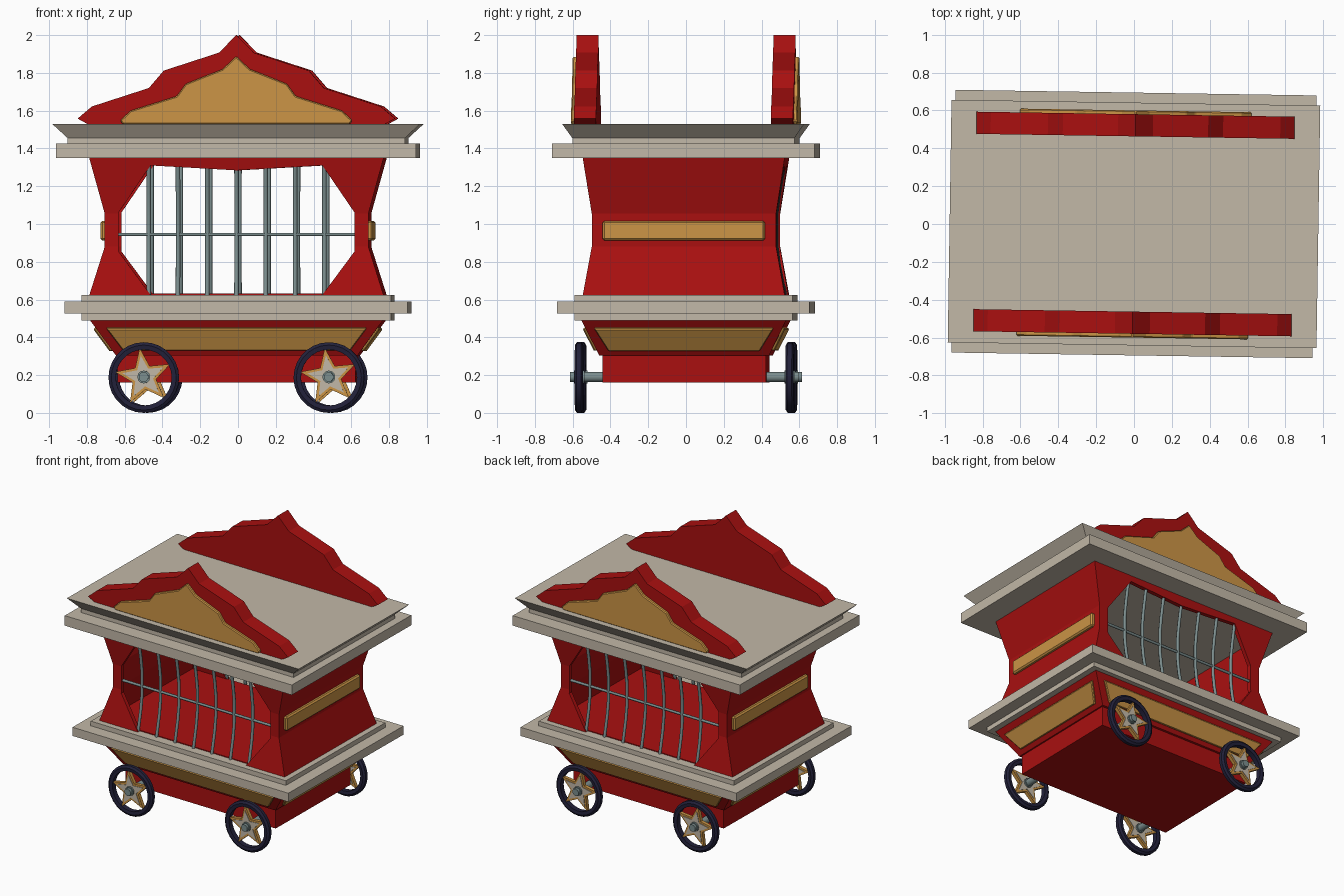
import bpy, bmesh, math
from mathutils import Vector

if "Cube" in bpy.data.objects:
    bpy.data.objects.remove(bpy.data.objects["Cube"])

TURN = -0.0156  # the whole wagon sits very slightly turned


def mat(name, rgb):
    m = bpy.data.materials.new(name)
    m.diffuse_color = (*rgb, 1)
    m.use_nodes = True
    m.node_tree.nodes["Principled BSDF"].inputs["Base Color"].default_value = m.diffuse_color
    return m


RED = mat("red", (0.40, 0.005, 0.005))
GOLD = mat("gold", (0.60, 0.30, 0.06))
STONE = mat("beige", (0.54, 0.48, 0.39))
NAVY = mat("navy", (0.016, 0.015, 0.042))
METAL = mat("metal", (0.20, 0.27, 0.27))


def finish(name, bm, material, bevel=0):
    bmesh.ops.remove_doubles(bm, verts=bm.verts, dist=1e-5)
    bmesh.ops.recalc_face_normals(bm, faces=bm.faces)
    me = bpy.data.meshes.new(name)
    bm.to_mesh(me)
    bm.free()
    me.materials.append(material)
    o = bpy.data.objects.new(name, me)
    bpy.context.collection.objects.link(o)
    o.rotation_euler.z = TURN
    if bevel:
        b = o.modifiers.new("bevel", 'BEVEL')
        b.width, b.segments = bevel, 1
    return o


def skin(bm, rings, closed):
    """Join successive vertex rings with quads; cap the ends if open."""
    rings = [[bm.verts.new(p) for p in r] for r in rings]
    n, k = len(rings[0]), len(rings)
    for i in range(k if closed else k - 1):
        a, b = rings[i], rings[(i + 1) % k]
        for j in range(n):
            bm.faces.new((a[j], a[(j + 1) % n], b[(j + 1) % n], b[j]))
    if not closed:
        bm.faces.new(rings[0])
        bm.faces.new(rings[-1])


def rect(hx, hy, z):
    return [(-hx, -hy, z), (hx, -hy, z), (hx, hy, z), (-hx, hy, z)]


def loft(name, sections, material, closed=False, bevel=0):
    bm = bmesh.new()
    skin(bm, [rect(*s) for s in sections], closed)
    return finish(name, bm, material, bevel)


def prism(name, pts, y0, y1, material, bevel=0):
    bm = bmesh.new()
    skin(bm, [[(x, y, z) for x, z in pts] for y in (y0, y1)], False)
    return finish(name, bm, material, bevel)


def plate(name, pts, thick, material, bevel=0):
    """Panel on a slanted quad, thickened along its outward normal."""
    p = [Vector(v) for v in pts]
    n = (p[1] - p[0]).cross(p[2] - p[0]).normalized()
    if n.dot(p[0] + p[2]) < 0:
        n = -n
    bm = bmesh.new()
    skin(bm, [[v - n * 0.01 for v in p], [v + n * thick for v in p]], False)
    return finish(name, bm, material, bevel)


def lathe(name, profile, centre, material, segs, closed):
    """Turn (radius, y) points around an axle parallel to y."""
    cx, cy, cz = centre
    bm = bmesh.new()
    ang = [2 * math.pi * i / segs for i in range(segs)]
    skin(bm, [[(cx + r * math.cos(a), cy + y, cz + r * math.sin(a)) for a in ang]
              for r, y in profile], closed)
    o = finish(name, bm, material)
    bpy.ops.object.select_all(action='DESELECT')
    o.select_set(True)
    bpy.context.view_layer.objects.active = o
    bpy.ops.object.shade_smooth_by_angle(angle=math.radians(35))
    return o


def both(half):
    """Mirror a left-half outline about x = 0."""
    return half + [(-x, z) for x, z in reversed(half) if x != 0]


# Undercarriage
loft("base_box", [(0.63, 0.433, 0.16), (0.63, 0.433, 0.31)], RED)
loft("flared_base", [(0.64, 0.45, 0.305), (0.775, 0.542, 0.49)], RED)
for s in (-1, 1):
    plate("base_side_panel", [(-0.60, s * 0.464, 0.333), (0.60, s * 0.464, 0.333),
                              (0.69, s * 0.523, 0.452), (-0.69, s * 0.523, 0.452)], 0.015, GOLD, 0.006)
    plate("base_end_panel", [(s * 0.66, -0.40, 0.333), (s * 0.66, 0.40, 0.333),
                             (s * 0.747, 0.475, 0.452), (s * 0.747, -0.475, 0.452)], 0.015, GOLD, 0.006)

# Floor trim
loft("lower_trim", [(0.82, 0.577, 0.49), (0.82, 0.577, 0.625)], STONE)
loft("lower_ledge", [(0.907, 0.669, 0.525), (0.907, 0.669, 0.59)], STONE)
loft("cage_floor", [(0.755, 0.51, 0.62), (0.755, 0.51, 0.631)], RED)

# Cage walls: waisted hollow shell with an opening cut front to back
outer = [(0.78, 0.535, 0.62), (0.698, 0.488, 0.88), (0.698, 0.488, 1.055), (0.78, 0.535, 1.352)]
inner = [(x - 0.03, y - 0.03, z) for x, y, z in reversed(outer)]
walls = loft("cage_walls", outer + inner, RED, closed=True)
cutter = prism("opening_cutter", both([(-0.455, 0.58), (-0.455, 0.625), (-0.625, 0.855), (-0.625, 1.06),
                                       (-0.455, 1.31), (0, 1.284)]), -1, 1, RED)
cutter.hide_render = True
cut = walls.modifiers.new("opening", 'BOOLEAN')
cut.operation, cut.solver, cut.object = 'DIFFERENCE', 'EXACT', cutter
bpy.context.view_layer.objects.active = walls
bpy.ops.object.modifier_apply(modifier=cut.name)
bpy.data.objects.remove(cutter)


# Cage bars
def bars(name, paths, radius):
    cu = bpy.data.curves.new(name, 'CURVE')
    cu.dimensions = '3D'
    cu.bevel_depth, cu.bevel_resolution, cu.use_fill_caps = radius, 1, True
    for path in paths:
        sp = cu.splines.new('POLY')
        sp.points.add(len(path) - 1)
        for p, co in zip(sp.points, path):
            p.co = (*co, 1)
    cu.materials.append(METAL)
    o = bpy.data.objects.new(name, cu)
    bpy.context.collection.objects.link(o)
    o.rotation_euler.z = TURN
    bpy.ops.object.select_all(action='DESELECT')
    o.select_set(True)
    bpy.context.view_layer.objects.active = o
    bpy.ops.object.convert(target='MESH')


bars("upright_bars", [[(i * 0.155, s * y, z) for y, z in
                       ((0.518, 0.62), (0.485, 0.78), (0.471, 0.89), (0.471, 1.05), (0.485, 1.16), (0.518, 1.35))]
                      for s in (-1, 1) for i in range(-3, 4)], 0.012)
bars("cross_bars", [[(-0.64, s * 0.471, 0.945), (0.64, s * 0.471, 0.945)] for s in (-1, 1)], 0.010)

# Gold plates on the end walls
for s in (-1, 1):
    plate("end_plate", [(s * 0.69, -0.43, 0.912), (s * 0.69, 0.43, 0.912),
                        (s * 0.69, 0.43, 1.017), (s * 0.69, -0.43, 1.017)], 0.032, GOLD, 0.010)

# Roof
loft("roof_slab", [(0.954, 0.694, 1.35), (0.954, 0.694, 1.425)], STONE)
loft("roof_cornice", [(0.893, 0.588, 1.42), (0.893, 0.588, 1.455), (0.974, 0.641, 1.53)], STONE)

# Scalloped gables with raised gold panels
gable = both([(-0.78, 1.525), (-0.84, 1.558), (-0.765, 1.622), (-0.463, 1.72), (-0.384, 1.812),
              (-0.092, 1.907), (0, 2.0)])
panel = both([(-0.60, 1.528), (-0.615, 1.547), (-0.56, 1.60), (-0.315, 1.677), (-0.268, 1.742),
              (-0.072, 1.82), (0, 1.888)])
for s in (-1, 1):
    prism("gable", gable, s * 0.463, s * 0.580, RED)
    prism("gable_panel", panel, s * 0.57, s * 0.60, GOLD, 0.006)


# Wheels with star spokes, and axles
def star(cx, cz, r_out, r_in):
    return [(cx + r * math.cos(a), cz + r * math.sin(a)) for i in range(10)
            for r, a in [((r_out, r_in)[i % 2], math.radians(98 + 36 * i))]]


TYRE = [(0.148, -0.019), (0.172, -0.022), (0.187, -0.012), (0.187, 0.012), (0.172, 0.022), (0.148, 0.019)]
for x in (-0.49, 0.49):
    lathe("axle", [(0.026, -0.606), (0.026, 0.606)], (x, 0, 0.19), METAL, 12, False)
    for s in (-1, 1):
        y = s * 0.558
        lathe("tyre", TYRE, (x, y, 0.187), NAVY, 28, True)
        prism("wheel_star", star(x, 0.19, 0.155, 0.066), y - 0.013, y + 0.013, GOLD)
        prism("star_inlay", star(x, 0.19, 0.115, 0.050), y - 0.017, y + 0.017, STONE)
        lathe("hub", [(0.034, -0.028), (0.034, 0.028)], (x, y, 0.19), METAL, 12, False)
